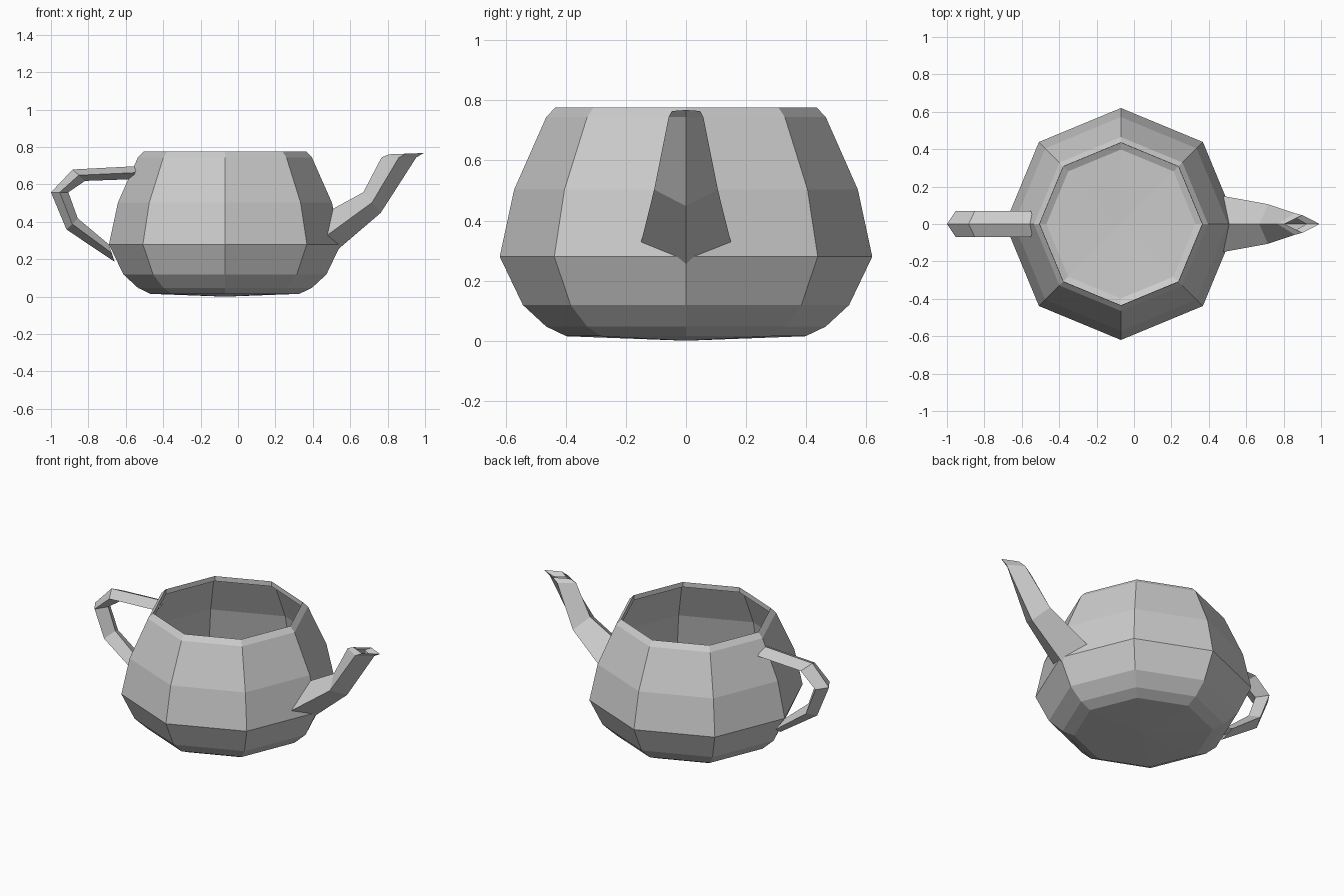
import bpy, bmesh
from math import sin, cos, pi

if "Cube" in bpy.data.objects:
    bpy.data.objects.remove(bpy.data.objects["Cube"])


def loft(name, rings, cap_point=None):
    """Skin a sequence of closed rings with quads; optionally fan the last ring to a point."""
    bm = bmesh.new()
    loops = [[bm.verts.new(p) for p in ring] for ring in rings]
    n = len(loops[0])
    for a, b in zip(loops, loops[1:]):
        for i in range(n):
            j = (i + 1) % n
            bm.faces.new((a[i], b[i], b[j], a[j]))
    if cap_point:
        tip, last = bm.verts.new(cap_point), loops[-1]
        for i in range(n):
            bm.faces.new((last[i], tip, last[(i + 1) % n]))
    bmesh.ops.recalc_face_normals(bm, faces=bm.faces)
    mesh = bpy.data.meshes.new(name)
    bm.to_mesh(mesh)
    bm.free()
    obj = bpy.data.objects.new(name, mesh)
    bpy.context.collection.objects.link(obj)
    return obj


def octagon(r, z, cx=-0.07):
    return [(cx + r * cos(k * pi / 4), r * sin(k * pi / 4), z) for k in range(8)]


def diamond(x1, z1, x2, z2, w):
    """Four-sided tube section between two points in the y = 0 plane, half width w."""
    mx, mz = (x1 + x2) / 2, (z1 + z2) / 2
    return [(x1, 0, z1), (mx, -w, mz), (x2, 0, z2), (mx, w, mz)]


# Open body: inner lip, rim, shoulder, belly, foot and shallow base
profile = [(0.434, 0.745), (0.435, 0.776), (0.465, 0.745), (0.572, 0.503),
           (0.62, 0.28), (0.543, 0.119), (0.465, 0.047), (0.398, 0.015)]
loft("pot_body", [octagon(r, z) for r, z in profile], (-0.07, 0, 0))

# Spout: upper point, lower point, half width; the last section turns into the mouth
spout = [(0.457, 0.442, 0.457, 0.186, 0.153),
         (0.670, 0.558, 0.763, 0.448, 0.106),
         (0.767, 0.744, 0.953, 0.744, 0.058),
         (0.806, 0.761, 0.993, 0.768, 0.047),
         (0.798, 0.744, 0.922, 0.744, 0.035)]
loft("spout", [diamond(*s) for s in spout])

# Handle: inner point, outer point, with constant half width
handle = [(-0.566, 0.628, -0.535, 0.698),
          (-0.818, 0.619, -0.884, 0.680),
          (-0.907, 0.558, -1.000, 0.558),
          (-0.857, 0.419, -0.917, 0.359),
          (-0.690, 0.279, -0.659, 0.186)]
loft("handle", [diamond(*s, 0.07) for s in handle])
